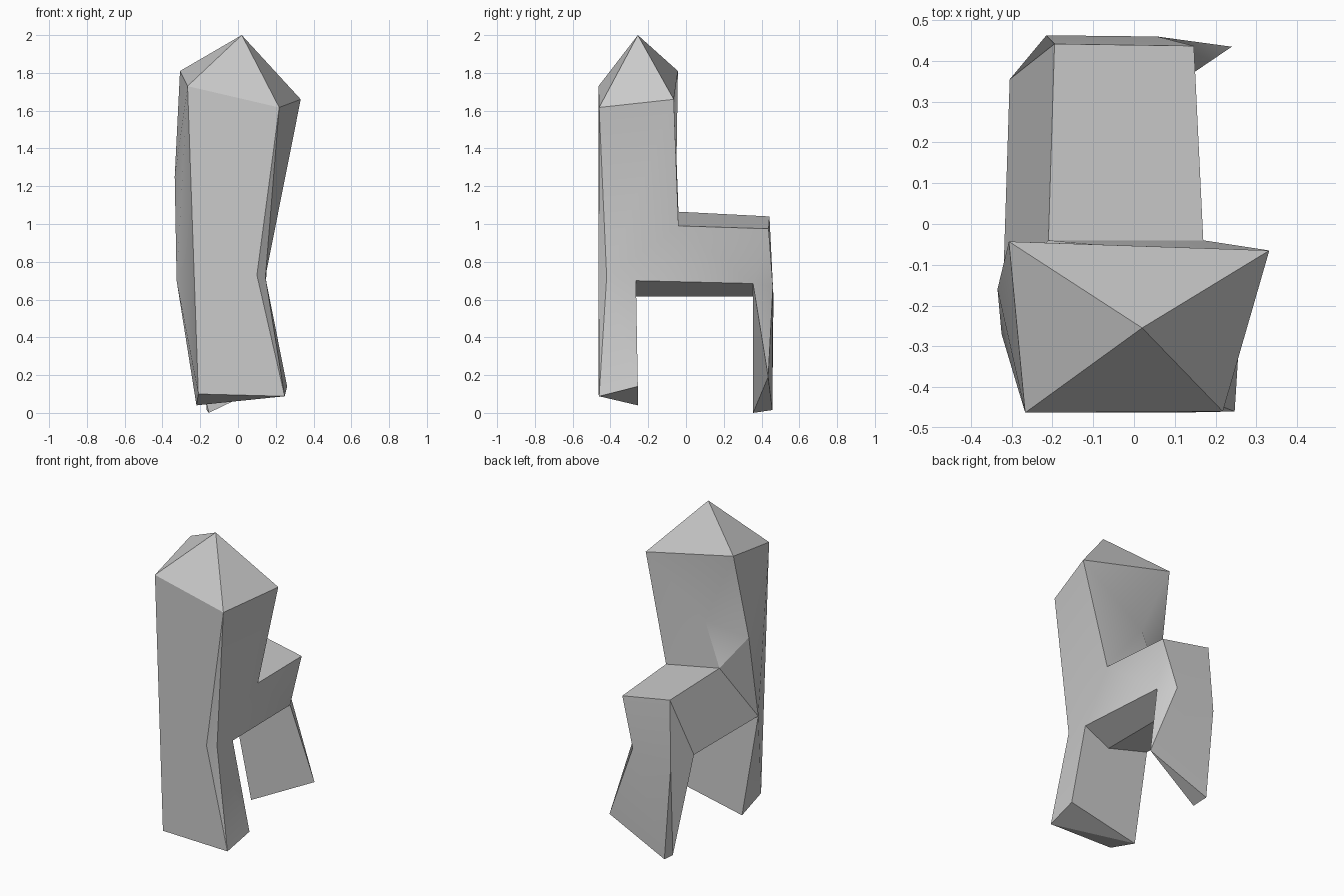
import bpy
import bmesh
import math

cube = bpy.data.objects.get("Cube")
if cube:
    bpy.data.objects.remove(cube, do_unlink=True)

# One plain stone colour
stone = bpy.data.materials.new("light_grey_stone")
stone.use_nodes = True
grey = (0.6, 0.6, 0.6, 1.0)
stone.diffuse_color = grey
shader = next(n for n in stone.node_tree.nodes if n.type == 'BSDF_PRINCIPLED')
shader.inputs["Base Color"].default_value = grey
shader.inputs["Roughness"].default_value = 0.8

# Control corners of the faceted body
corners = {
    "peak": (0.02, -0.255, 2.0),
    "eave_front_right": (-0.267, -0.463, 1.73),
    "eave_front_left": (0.218, -0.46, 1.617),
    "eave_back_left": (0.332, -0.065, 1.66),
    "eave_back_right": (-0.307, -0.043, 1.81),
    "knee_front": (0.10, -0.463, 0.73),
    "knee_side": (0.145, -0.42, 0.72),
    "knee_left": (0.148, -0.265, 0.70),
    "knee_right": (-0.325, -0.27, 0.70),
    "waist_right": (-0.335, -0.16, 1.25),
    "back_hollow": (-0.10, -0.05, 1.34),
    "foot_front_right": (-0.21, -0.463, 0.10),
    "foot_front_left": (0.247, -0.46, 0.088),
    "foot_inner_left": (0.26, -0.255, 0.14),
    "foot_inner_right": (-0.22, -0.255, 0.04),
    "seat_front_left": (0.17, -0.04, 0.99),
    "seat_front_right": (-0.21, -0.04, 1.065),
    "seat_back_left": (0.147, 0.437, 0.975),
    "seat_back_right": (-0.195, 0.442, 1.04),
    "keel_front": (-0.03, -0.265, 0.615),
    "keel_back": (-0.03, 0.355, 0.615),
    "hip_inner_left": (0.122, 0.355, 0.685),
    "hip_inner_right": (-0.305, 0.355, 0.685),
    "hip_outer_left": (0.057, 0.46, 0.67),
    "hip_outer_right": (-0.215, 0.463, 0.615),
    "heel_left": (0.24, 0.435, 0.19),
    "heel_outer": (-0.166, 0.457, 0.015),
    "heel_inner": (-0.155, 0.355, 0.0),
}

# Flat facets of each part, as loops of corners
parts = {
    "roof": [
        "eave_front_right eave_front_left peak",
        "eave_front_left eave_back_left peak",
        "eave_back_left eave_back_right peak",
        "eave_back_right eave_front_right peak",
    ],
    "tower_front_and_left": [
        "foot_front_right foot_front_left knee_front eave_front_left eave_front_right",
        "eave_front_left knee_front knee_side",
        "eave_front_left knee_side knee_left seat_front_left eave_back_left",
    ],
    "tower_back": [
        "eave_back_left back_hollow eave_back_right",
        "eave_back_left seat_front_left back_hollow",
        "seat_front_left seat_front_right back_hollow",
        "back_hollow seat_front_right waist_right",
        "back_hollow waist_right eave_back_right",
    ],
    "tower_right": [
        "eave_front_right eave_back_right waist_right",
        "eave_front_right waist_right knee_right",
        "eave_front_right knee_right foot_front_right",
        "waist_right seat_front_right knee_right",
    ],
    "front_leg": [
        "knee_front foot_front_left knee_side",
        "knee_side foot_front_left foot_inner_left knee_left",
        "knee_left foot_inner_left foot_inner_right knee_right keel_front",
        "knee_right foot_inner_right foot_front_right",
        "foot_front_right foot_inner_right foot_front_left",
        "foot_inner_right foot_inner_left foot_front_left",
    ],
    "back_block": [
        "seat_front_left seat_back_left seat_back_right seat_front_right",
        "seat_front_left knee_left hip_inner_left seat_back_left",
        "seat_back_left hip_inner_left hip_outer_left",
        "seat_front_right seat_back_right hip_inner_right knee_right",
        "knee_left keel_front keel_back hip_inner_left",
        "keel_front knee_right hip_inner_right keel_back",
    ],
    "back_leg": [
        "seat_back_left hip_outer_left hip_outer_right seat_back_right",
        "hip_outer_left heel_left heel_outer hip_outer_right",
        "hip_inner_left heel_left hip_outer_left",
        "hip_inner_left keel_back hip_inner_right heel_inner heel_left",
        "seat_back_right hip_outer_right heel_inner hip_inner_right",
        "hip_outer_right heel_outer heel_inner",
        "heel_left heel_inner heel_outer",
    ],
}

# Join the parts into one closed body
bm = bmesh.new()
point = {name: bm.verts.new(co) for name, co in corners.items()}
for facets in parts.values():
    for loop in facets:
        bm.faces.new([point[name] for name in loop.split()])
bmesh.ops.recalc_face_normals(bm, faces=bm.faces)
mesh = bpy.data.meshes.new("faceted_body")
bm.to_mesh(mesh)
bm.free()
mesh.materials.append(stone)

body = bpy.data.objects.new("faceted_body", mesh)
bpy.context.collection.objects.link(body)

# Soften shallow folds, keep the strong edges crisp
bpy.ops.object.select_all(action='DESELECT')
body.select_set(True)
bpy.context.view_layer.objects.active = body
bpy.ops.object.shade_smooth_by_angle(angle=math.radians(30))
